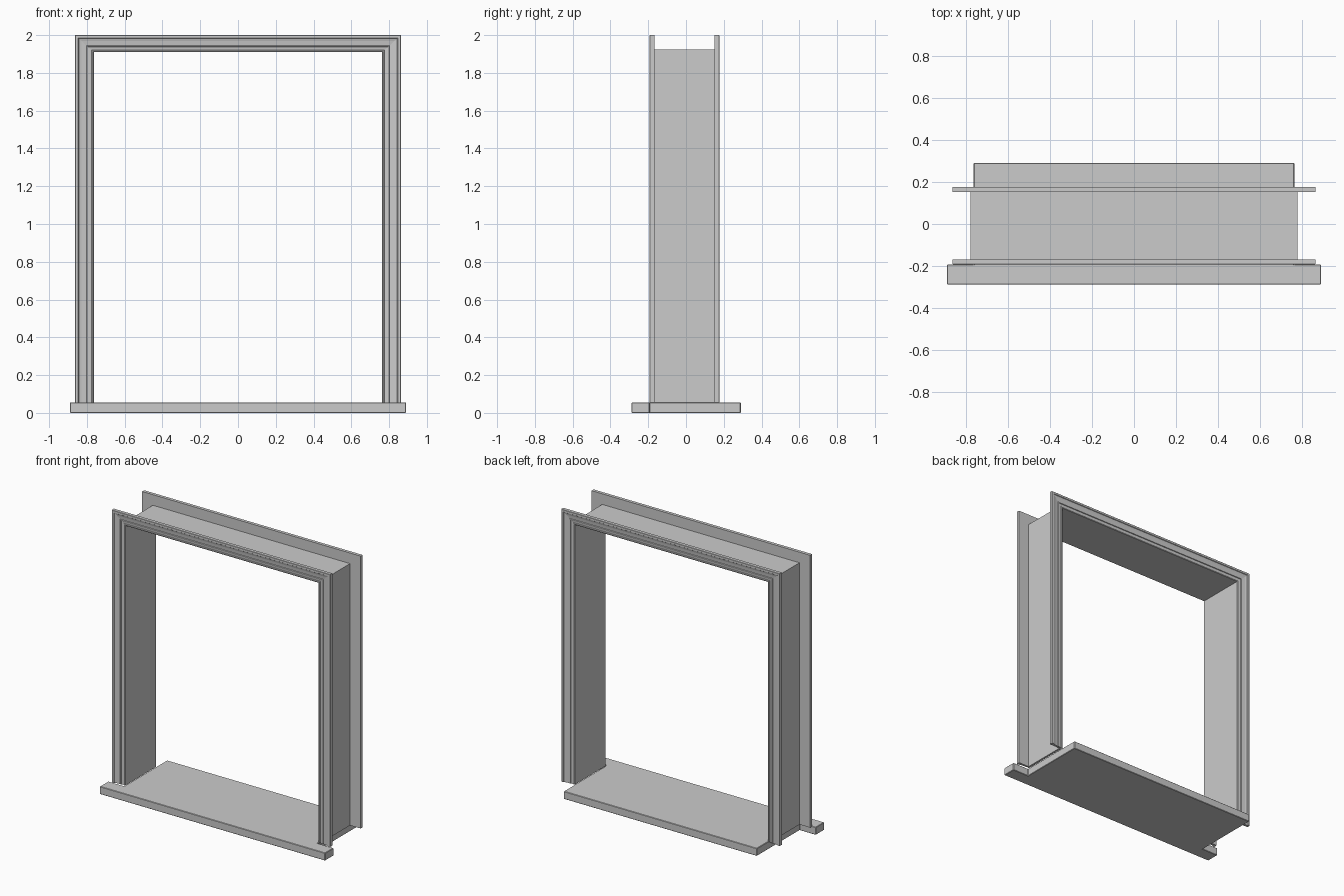
import bpy, bmesh

if "Cube" in bpy.data.objects:
    bpy.data.objects.remove(bpy.data.objects["Cube"])

SILL_TOP = 0.055
HALF_W, HEAD = 0.763, 1.91      # clear opening


def make_object(name, bm):
    bmesh.ops.recalc_face_normals(bm, faces=bm.faces)
    mesh = bpy.data.meshes.new(name)
    bm.to_mesh(mesh)
    bm.free()
    obj = bpy.data.objects.new(name, mesh)
    bpy.context.collection.objects.link(obj)
    return obj


def portal(name, profile):
    """Sweep a closed (outward offset, y) profile up, across and down, with mitred corners."""
    bm = bmesh.new()
    loops = []
    for w, y in profile:
        x, z = HALF_W + w, HEAD + w * 0.9
        loops.append([bm.verts.new(p) for p in
                      ((-x, y, SILL_TOP), (-x, y, z), (x, y, z), (x, y, SILL_TOP))])
    for i, a in enumerate(loops):
        b = loops[(i + 1) % len(loops)]
        for k in range(3):
            bm.faces.new((a[k], a[k + 1], b[k + 1], b[k]))
    for k in (0, 3):
        bm.faces.new([l[k] for l in loops])
    return make_object(name, bm)


# Jamb lining between the two casings
portal("jamb_lining", [(0, -0.168), (0.016, -0.168), (0.016, 0.152), (0, 0.152)])

# Moulded casings: offset from opening, thickness from wall
MOULDING = [(0, 0), (0, 0.012), (0.004, 0.015), (0.010, 0.015), (0.013, 0.011),
            (0.030, 0.013), (0.032, 0.018), (0.037, 0.018), (0.040, 0.014),
            (0.065, 0.017), (0.080, 0.021), (0.083, 0.025), (0.098, 0.025),
            (0.100, 0.023), (0.100, 0)]
for name, wall, side in (("front_casing", -0.168, -1), ("back_casing", 0.152, 1)):
    portal(name, [(w, wall + side * d) for w, d in MOULDING])

# Sill with horns projecting past the front casing
outline = [(-0.89, -0.288), (0.89, -0.288), (0.89, -0.193), (HALF_W, -0.193),
           (HALF_W, 0.29), (-HALF_W, 0.29), (-HALF_W, -0.193), (-0.89, -0.193)]
bm = bmesh.new()
base = bm.faces.new([bm.verts.new((x, y, 0)) for x, y in outline])
top = bmesh.ops.extrude_face_region(bm, geom=[base])["geom"]
bmesh.ops.translate(bm, vec=(0, 0, SILL_TOP),
                    verts=[v for v in top if isinstance(v, bmesh.types.BMVert)])
sill = make_object("sill", bm)
bevel = sill.modifiers.new("eased_edges", "BEVEL")
bevel.width = 0.003
bevel.segments = 1
